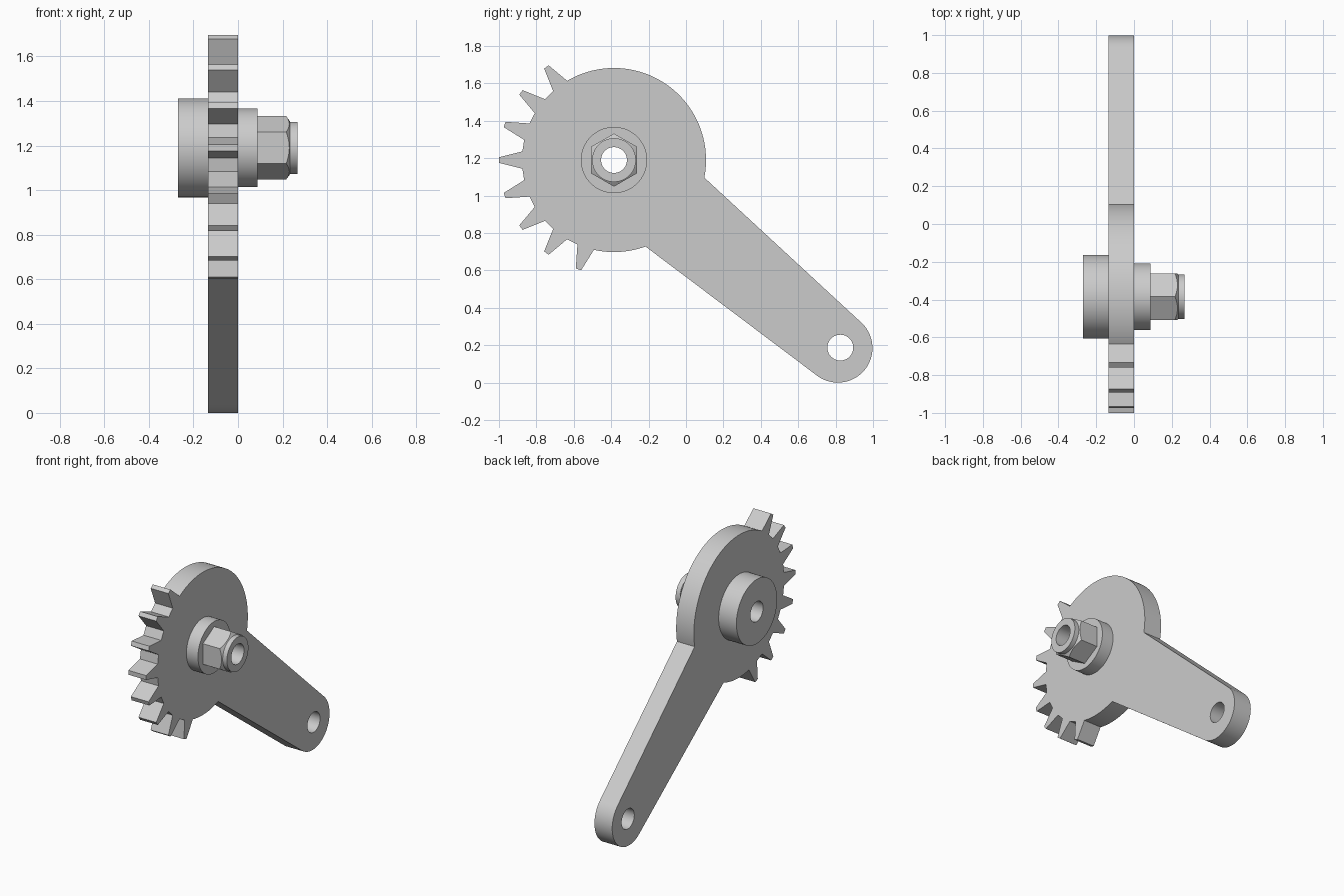
import bpy, bmesh
from math import radians, degrees, atan2, cos, sin
from mathutils import Matrix

cube = bpy.data.objects.get("Cube")
if cube:
    bpy.data.objects.remove(cube)

steel = bpy.data.materials.new("grey_steel")
steel.use_nodes = True
GREY = (0.6, 0.6, 0.6, 1)
steel.diffuse_color = GREY
steel.node_tree.nodes["Principled BSDF"].inputs["Base Color"].default_value = GREY

HUB = (-0.385, 1.19)     # shaft centre in the (y, z) plane
EYE = (0.812, 0.185)     # rounded arm end
BORE = 0.069
# Profiles are drawn in (y, z) and extruded along x
TO_YZ = Matrix(((0, 0, 1, 0), (1, 0, 0, 0), (0, 1, 0, 0), (0, 0, 0, 1)))


def polar(centre, radius, angle):
    a = radians(angle)
    return centre[0] + radius * cos(a), centre[1] + radius * sin(a)


def arc(centre, radius, start, end, steps):
    return [polar(centre, radius, start + (end - start) * i / steps)
            for i in range(steps + 1)]


def circle(centre, radius, sides=72, phase=0):
    return arc(centre, radius, phase, phase + 360, sides)[:-1]


def smooth(obj):
    bpy.ops.object.select_all(action='DESELECT')
    obj.select_set(True)
    bpy.context.view_layer.objects.active = obj
    bpy.ops.object.shade_smooth_by_angle(angle=radians(25))


def add_object(name, mesh):
    obj = bpy.data.objects.new(name, mesh)
    bpy.context.collection.objects.link(obj)
    mesh.materials.clear()
    mesh.materials.append(steel)
    return obj


def extrude(name, outlines, x0, x1):
    """Filled outline (further outlines are holes) extruded from x0 to x1."""
    curve = bpy.data.curves.new(name, 'CURVE')
    curve.dimensions, curve.fill_mode = '2D', 'BOTH'
    curve.extrude = (x1 - x0) / 2
    for points in outlines:
        spline = curve.splines.new('POLY')
        spline.points.add(len(points) - 1)
        for p, (y, z) in zip(spline.points, points):
            p.co = (y, z, 0, 1)
        spline.use_cyclic_u = True
    temp = bpy.data.objects.new("temp", curve)
    bpy.context.collection.objects.link(temp)
    deps = bpy.context.evaluated_depsgraph_get()
    mesh = bpy.data.meshes.new_from_object(temp.evaluated_get(deps))
    bpy.data.objects.remove(temp)
    mesh.transform(Matrix.Translation(((x0 + x1) / 2, 0, 0)) @ TO_YZ)
    bm = bmesh.new()
    bm.from_mesh(mesh)
    bmesh.ops.remove_doubles(bm, verts=bm.verts, dist=1e-5)
    bmesh.ops.recalc_face_normals(bm, faces=bm.faces)
    bm.to_mesh(mesh)
    bm.free()
    obj = add_object(name, mesh)
    smooth(obj)
    return obj


# Toothed sector with lever arm, one outline
R, TIP, HALF = 0.492, 0.615, 5.4
outline = arc(HUB, R, -11, 126 - HALF, 64)
for i in range(8):
    mid = 126 + 18 * i
    if i:
        outline.append(polar(HUB, R, mid - HALF))
    outline += [polar(HUB, TIP, mid - 1.4), polar(HUB, TIP, mid + 1.4),
                polar(HUB, R, mid + HALF)]
outline += arc(HUB, R, 252 + HALF, 290, 16)[1:]
low = degrees(atan2(-0.8, -0.6))
outline += arc(EYE, 0.185, low, 47.5, 40)
extrude("toothed_lever", [outline, circle(HUB, BORE), circle((0.825, 0.187), BORE)],
        -0.135, 0)

# Round parts along the shaft
for name, radius, x0, x1 in (("rear_hub", 0.222, -0.27, -0.135),
                             ("washer", 0.177, 0, 0.088),
                             ("shaft_end", 0.117, 0.23, 0.267)):
    extrude(name, [circle(HUB, radius), circle(HUB, BORE)], x0, x1)

# Hexagonal nut, its outer corners trimmed by a cone
nut = extrude("hex_nut", [circle(HUB, 0.142, 6, 90), circle(HUB, BORE)], 0.088, 0.235)
bm = bmesh.new()
bmesh.ops.create_cone(bm, cap_ends=True, segments=72, radius1=0.35, radius2=0.115,
                      depth=0.12)
bm.transform(Matrix.Translation((0.176, *HUB)) @ TO_YZ)
cone_mesh = bpy.data.meshes.new("chamfer_cone")
bm.to_mesh(cone_mesh)
bm.free()
cone = add_object("chamfer_cone", cone_mesh)
# Lengthen the cone's base so that only the outer end is trimmed
for v in cone_mesh.vertices:
    if v.co.x < 0.2:
        v.co.x -= 0.05
cone.hide_render = True
trim = nut.modifiers.new("chamfer", 'BOOLEAN')
trim.operation, trim.solver, trim.object = 'INTERSECT', 'EXACT', cone
deps = bpy.context.evaluated_depsgraph_get()
trimmed = bpy.data.meshes.new_from_object(nut.evaluated_get(deps))
nut.modifiers.clear()
nut.data = trimmed
bpy.data.objects.remove(cone)
smooth(nut)
